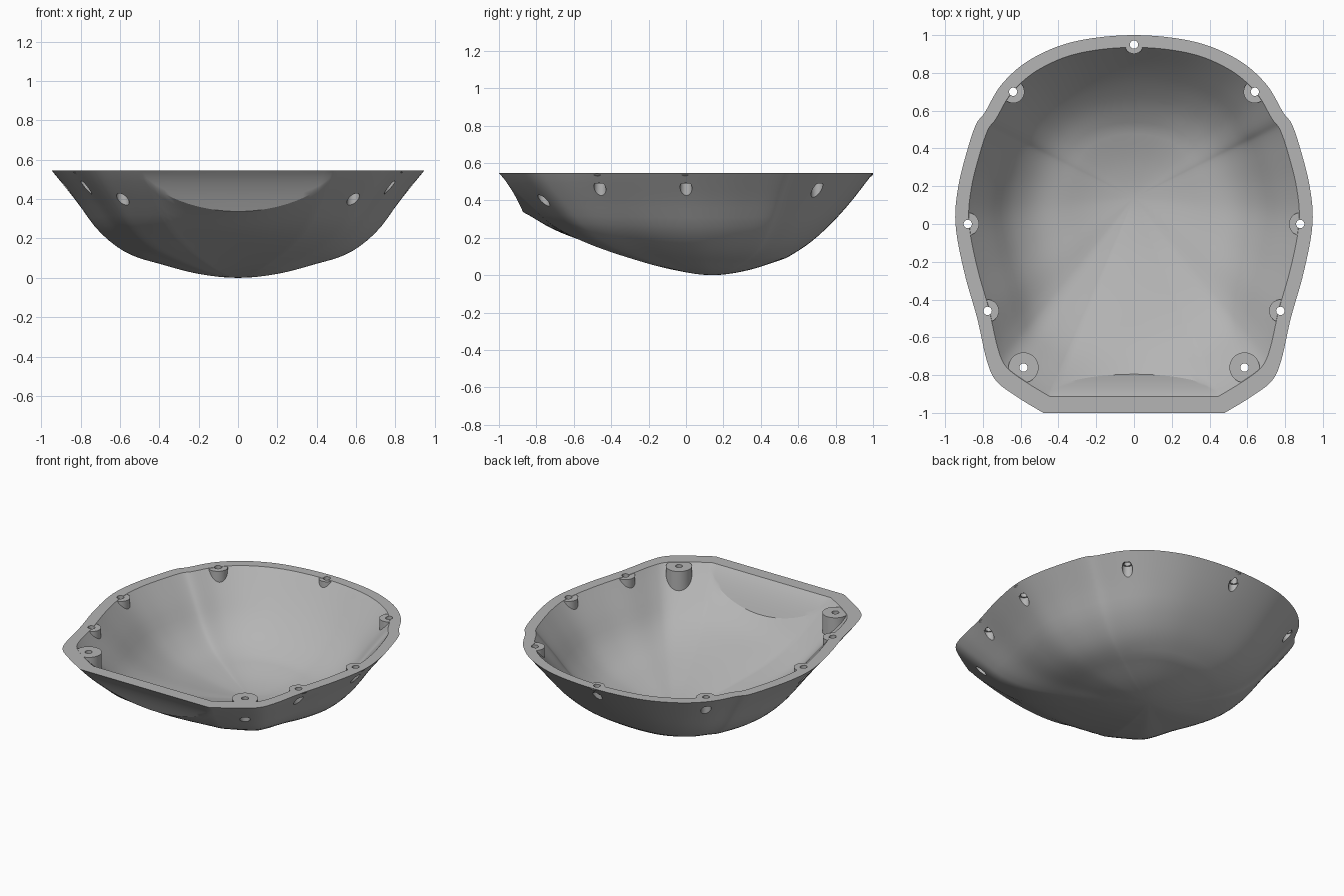
import bpy, bmesh, math
from mathutils import Vector
from mathutils.bvhtree import BVHTree

cube = bpy.data.objects.get("Cube")
if cube:
    bpy.data.objects.remove(cube, do_unlink=True)

TOP = 0.545                     # rim height
CY = 0.14                       # lowest point of the bowl along y
FRONT = 0.48                    # half width of the straight front edge
FLAT_T, RINGS, LIP = 0.96, 25, 6

# Right half of the rim outline, front corner to back
RIM = [(0.48, -1), (0.62, -0.915), (0.73, -0.83), (0.78, -0.72), (0.83, -0.5),
       (0.9, -0.25), (0.945, 0), (0.93, 0.2), (0.88, 0.4), (0.835, 0.53),
       (0.79, 0.59), (0.7, 0.74), (0.55, 0.87), (0.32, 0.965), (0, 1)]

# Relative height of the shell from its lowest point (0) to the rim (1)
STEPS = [0, 0.2, 0.4, 0.6, 0.75, 0.87, 1]
SIDE = [0, 0.033, 0.12, 0.235, 0.44, 0.72, 1]
BACK = [0, 0.04, 0.135, 0.26, 0.42, 0.59, 0.81]
NOSE = [0, 0.065, 0.185, 0.33, 0.455, 0.6, 0.74]
KINK_T = FLAT_T * 12 / RINGS

# Screw bosses: x, y, radius
BOSSES = [(0, 0.95, 0.049), (0.64, 0.7, 0.06), (0.88, 0, 0.06),
          (0.775, -0.46, 0.06), (0.585, -0.76, 0.08)]
BOSSES += [(-x, y, r) for x, y, r in BOSSES if x]


def hermite(values, t):
    """Smooth curve through the profile values."""
    n = len(STEPS)

    def slope(i):
        if i == 0:
            return 0
        a, b = i - 1, min(i + 1, n - 1)
        return (values[b] - values[a]) / (STEPS[b] - STEPS[a])
    i = next(k for k in range(n - 1) if t <= STEPS[k + 1] or k == n - 2)
    h = STEPS[i + 1] - STEPS[i]
    u = (t - STEPS[i]) / h
    return ((1 + 2 * u) * (1 - u) ** 2 * values[i] + u * (1 - u) ** 2 * h * slope(i)
            + u * u * (3 - 2 * u) * values[i + 1] + u * u * (u - 1) * h * slope(i + 1))


def rim_points():
    """Closed rim loop: straight front, smooth right side, mirrored left side."""
    front = [Vector((FRONT * (2 * i / 24 - 1), -1)) for i in range(1, 24)]
    p = [Vector(q) for q in RIM]
    p = [p[0]] + p + [Vector((-p[-2].x, p[-2].y))]
    right = []
    for i in range(1, len(p) - 2):
        a, b, c, d = p[i - 1:i + 3]
        for k in range(6):
            u = k / 6
            right.append(0.5 * (2 * b + (c - a) * u + (2 * a - 5 * b + 4 * c - d) * u ** 2
                                + (3 * b - a - 3 * c + d) * u ** 3))
    left = [Vector((-q.x, q.y)) for q in reversed(right)]
    return front + right + [Vector((0, 1))] + left


def body_height(rim, t):
    """Height of the shell before the front scoop is taken out."""
    d = Vector((rim.x, rim.y - CY)).normalized()
    edge = abs(rim.x) / FRONT if rim.y < -0.9999 else 1
    nose = hermite(NOSE, t) + 0.26 * min(edge, 1) ** 2 * t ** 6
    back = hermite(BACK, t) + 0.19 * max(0, t - KINK_T) / (1 - KINK_T)
    end = nose if d.y < 0 else back
    return TOP * (d.x ** 2 * hermite(SIDE, t) + d.y ** 2 * end)


def scoop_height(y):
    s = (-0.87 - y) / 0.13
    return 0.335 + 0.21 * (1.4 * s - 0.4 * s * s)


def column(rim):
    """Points from the lowest point out to the rim, with a ring on the scoop crease."""
    on_front = rim.y < -0.9999
    crease = FLAT_T
    if on_front:
        lo, hi = 0.75, 1
        for _ in range(30):
            mid = (lo + hi) / 2
            if body_height(rim, mid) > scoop_height(CY + mid * (rim.y - CY)):
                lo = mid
            else:
                hi = mid
        crease = min(lo, 0.985)
    ts = [crease * j / RINGS for j in range(1, RINGS + 1)]
    ts += [crease + (1 - crease) * j / LIP for j in range(1, LIP + 1)]
    pts = []
    for t in ts:
        y = CY + t * (rim.y - CY)
        z = body_height(rim, t)
        if on_front and t > crease:
            z = max(z, scoop_height(y))
        pts.append(Vector((t * rim.x, y, z)))
    pts[-1].z = TOP
    return pts


def add_skin(bm, columns, scale, lift, flip):
    """Bowl surface; returns its rim vertices."""
    def place(p):
        return bm.verts.new((p.x * scale, CY + (p.y - CY) * scale,
                             lift + p.z * (TOP - lift) / TOP))
    centre = place(Vector((0, CY, 0)))
    grid = [[place(p) for p in col] for col in columns]
    for a, b in zip(grid, grid[1:] + grid[:1]):
        faces = [(centre, b[0], a[0])]
        faces += [(a[j], b[j], b[j + 1], a[j + 1])[::-1] for j in range(len(a) - 1)]
        for f in faces:
            bm.faces.new(f[::-1] if flip else f)
    return [col[-1] for col in grid]


def make_object(name, bm, mat=None):
    bmesh.ops.recalc_face_normals(bm, faces=bm.faces)
    mesh = bpy.data.meshes.new(name)
    bm.to_mesh(mesh)
    bm.free()
    obj = bpy.data.objects.new(name, mesh)
    bpy.context.collection.objects.link(obj)
    if mat:
        mesh.materials.append(mat)
    return obj


grey = bpy.data.materials.new("plain grey")
grey.use_nodes = True
colour = (0.46, 0.46, 0.46, 1)
grey.diffuse_color = colour
grey.node_tree.nodes["Principled BSDF"].inputs["Base Color"].default_value = colour

# Shell: outer skin, inner skin and flat rim between them
columns = [column(r) for r in rim_points()]
bm = bmesh.new()
outer = add_skin(bm, columns, 1, 0, False)
bm.faces.ensure_lookup_table()
outer_tree = BVHTree.FromBMesh(bm)
inner = add_skin(bm, columns, 0.925, 0.05, True)
for i in range(len(outer)):
    bm.faces.new((outer[i - 1], outer[i], inner[i], inner[i - 1]))
shell = make_object("bowl_shell", bm, grey)

# Screw bosses, their feet buried in the shell wall
bm = bmesh.new()
for x, y, r in BOSSES:
    made = bmesh.ops.create_cone(bm, cap_ends=True, cap_tris=True, segments=40,
                                 radius1=r, radius2=r, depth=1)["verts"]
    for v in made:
        is_foot = v.co.z < 0
        v.co.x += x
        v.co.y += y
        v.co.z = TOP - 0.002
        if is_foot:
            hit = outer_tree.ray_cast(Vector((v.co.x, v.co.y, -1)), Vector((0, 0, 1)))[0]
            v.co.z = min(TOP - 0.01, hit.z + 0.02) if hit else TOP - 0.01
bosses = make_object("screw_bosses", bm, grey)

# Stepped pins: narrow screw hole above, wide head recess below
bm = bmesh.new()
for x, y, _ in BOSSES:
    loops = []
    for r, z in [(0.032, -0.5), (0.032, 0.49), (0.022, 0.49), (0.022, 1)]:
        loops.append([bm.verts.new((x + r * math.cos(a), y + r * math.sin(a), z))
                      for a in (math.tau * k / 28 for k in range(28))])
    for lo, hi in zip(loops, loops[1:]):
        for k in range(28):
            bm.faces.new((lo[k - 1], lo[k], hi[k], hi[k - 1]))
    bm.faces.new(loops[0][::-1])
    bm.faces.new(loops[-1])
pins = make_object("hole_cutter", bm)
pins.hide_render = True

for obj in (shell, bosses):
    mod = obj.modifiers.new("screw holes", "BOOLEAN")
    mod.operation, mod.solver, mod.object = "DIFFERENCE", "EXACT", pins
    bpy.ops.object.select_all(action="DESELECT")
    obj.select_set(True)
    bpy.context.view_layer.objects.active = obj
    bpy.ops.object.modifier_apply(modifier=mod.name)
    bpy.ops.object.shade_smooth_by_angle(angle=math.radians(25))
bpy.data.objects.remove(pins, do_unlink=True)
